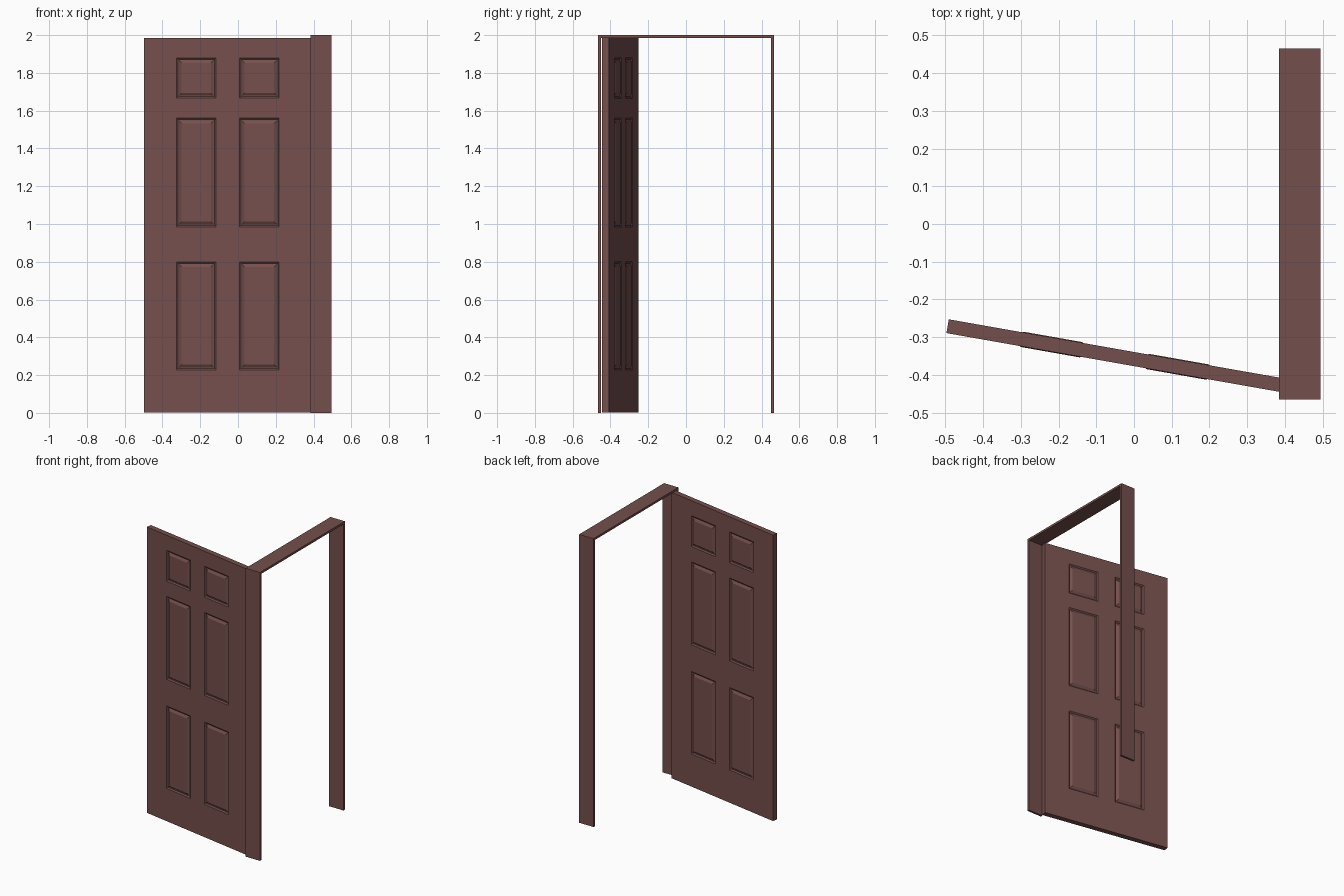
import bpy, bmesh, math
from mathutils import Matrix

if "Cube" in bpy.data.objects:
    bpy.data.objects.remove(bpy.data.objects["Cube"])

brown = bpy.data.materials.new("reddish_brown_wood")
brown.diffuse_color = (0.175, 0.078, 0.073, 1)
brown.use_nodes = True
brown.node_tree.nodes["Principled BSDF"].inputs["Base Color"].default_value = brown.diffuse_color


def add_object(name, bm):
    bmesh.ops.recalc_face_normals(bm, faces=bm.faces)
    mesh = bpy.data.meshes.new(name)
    bm.to_mesh(mesh)
    bm.free()
    mesh.materials.append(brown)
    ob = bpy.data.objects.new(name, mesh)
    bpy.context.collection.objects.link(ob)
    return ob


def box(name, lo, hi):
    bm = bmesh.new()
    bmesh.ops.create_cube(bm, size=1)
    for v in bm.verts:
        for i in range(3):
            v.co[i] = (lo[i] + hi[i]) / 2 + v.co[i] * (hi[i] - lo[i])
    return add_object(name, bm)


# Door frame: two jambs and a header
X0, X1, Y, T = 0.384, 0.494, 0.465, 0.015
box("hinge_jamb", (X0, -Y, 0), (X1, -Y + T, 2 - T))
box("latch_jamb", (X0, Y - T, 0), (X1, Y, 2 - T))
box("header", (X0, -Y, 2 - T), (X1, Y, 2))

# Door leaf: slab cut into a grid, with six raised panels on each side
W, D, H = 0.9, 0.037, 1.983
us = [0.174, 0.386, 0.512, 0.726]
zs = [0.228, 0.80, 0.985, 1.56, 1.666, 1.88]
bm = bmesh.new()
bmesh.ops.create_cube(bm, size=1)
bmesh.ops.transform(bm, verts=bm.verts, matrix=Matrix.Translation((W / 2, D / 2, H / 2 + 0.001))
                    @ Matrix.Diagonal((W, D, H, 1)))
for cuts, axis in ((us, 0), (zs, 2)):
    for c in cuts:
        co, no = [0, 0, 0], [0, 0, 0]
        co[axis], no[axis] = c, 1
        bmesh.ops.bisect_plane(bm, geom=bm.verts[:] + bm.edges[:] + bm.faces[:],
                               plane_co=co, plane_no=no)


def is_panel(f):
    c = f.calc_center_median()
    return (abs(f.normal.y) > 0.9
            and any(us[i] < c.x < us[i + 1] for i in (0, 2))
            and any(zs[i] < c.z < zs[i + 1] for i in (0, 2, 4)))


bm.normal_update()
panels = [f for f in bm.faces if is_panel(f)]
# groove, groove floor, then bevel up to a slightly proud field
for thickness, depth in ((0.008, -0.007), (0.005, 0), (0.014, 0.009)):
    bmesh.ops.inset_individual(bm, faces=panels, thickness=thickness, depth=depth,
                               use_even_offset=True)
    bm.normal_update()

# Door swung open
door = add_object("door_leaf", bm)
door.location = (-0.497, -0.289, 0)
door.rotation_euler = (0, 0, math.radians(-10))
